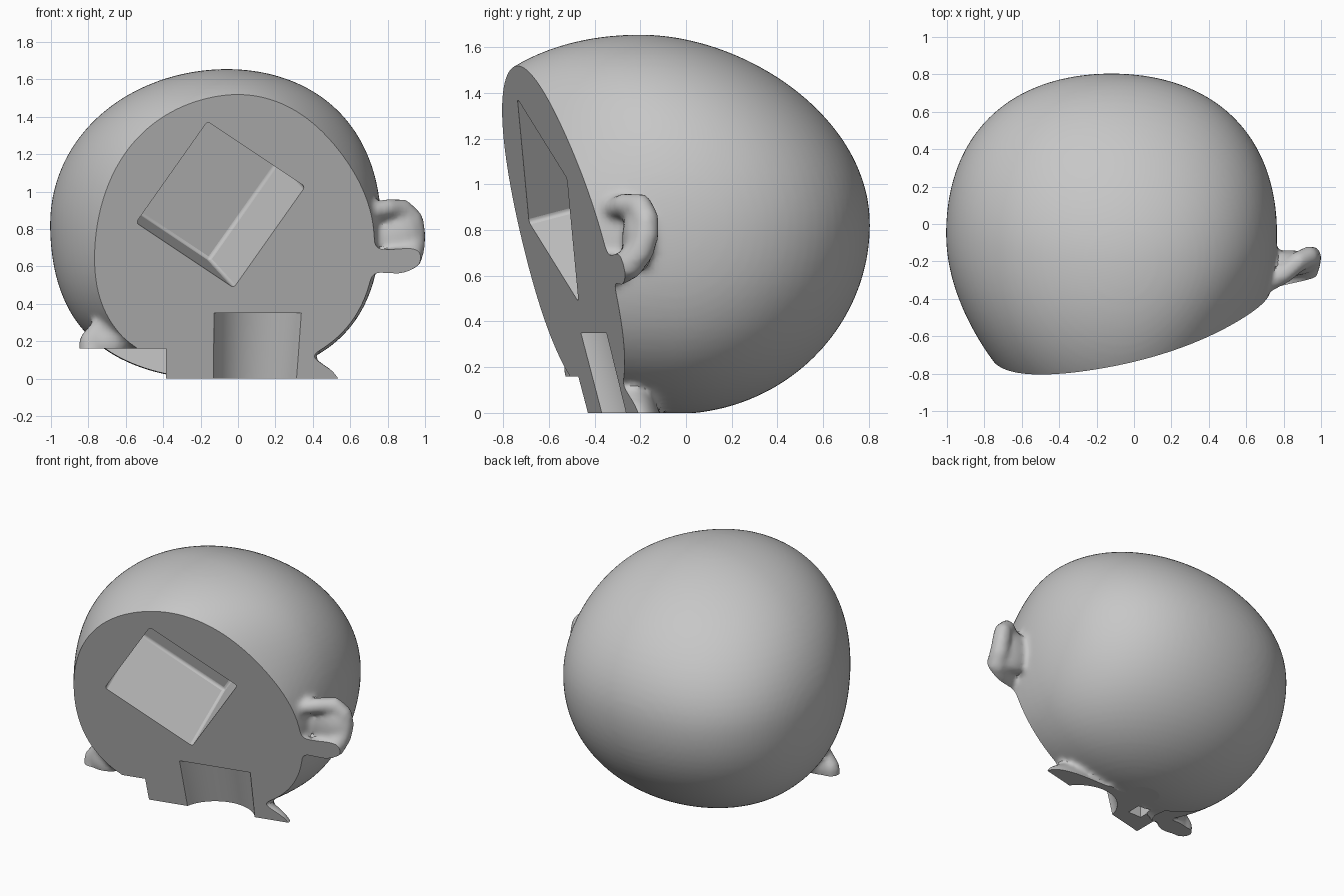
import bpy, bmesh
from mathutils import Vector, Matrix

default = bpy.data.objects.get("Cube")
if default:
    bpy.data.objects.remove(default)

grey = bpy.data.materials.new("plain grey")
grey.use_nodes = True
grey.diffuse_color = (0.57, 0.57, 0.57, 1)
grey.node_tree.nodes["Principled BSDF"].inputs["Base Color"].default_value = (0.57, 0.57, 0.57, 1)


def add_object(name, bm):
    bmesh.ops.recalc_face_normals(bm, faces=bm.faces)
    mesh = bpy.data.meshes.new(name)
    bm.to_mesh(mesh)
    bm.free()
    mesh.materials.append(grey)
    obj = bpy.data.objects.new(name, mesh)
    bpy.context.collection.objects.link(obj)
    return obj


def add_ball(bm, centre, radii, segments=32):
    m = Matrix.Translation(centre) @ Matrix.Diagonal((*radii, 1))
    return bmesh.ops.create_uvsphere(bm, u_segments=segments, v_segments=segments // 2,
                                     radius=1, matrix=m)["verts"]


def add_tube(bm, path, radii, steps=6):
    # chain of overlapping balls, fused later by the remesh
    for (a, ra), (b, rb) in zip(zip(path, radii), zip(path[1:], radii[1:])):
        for i in range(steps + 1):
            f = i / steps
            add_ball(bm, Vector(a).lerp(Vector(b), f), [ra + (rb - ra) * f] * 3, 16)


def box_cutter(name, low, high, frame=Matrix.Identity(4)):
    low, high = Vector(low), Vector(high)
    bm = bmesh.new()
    m = frame @ Matrix.Translation((low + high) / 2) @ Matrix.Diagonal((*(high - low), 1))
    bmesh.ops.create_cube(bm, size=1, matrix=m)
    return add_object(name, bm)


def apply_modifier(obj, kind, **settings):
    mod = obj.modifiers.new(kind.title(), kind)
    for key, value in settings.items():
        setattr(mod, key, value)
    with bpy.context.temp_override(object=obj, active_object=obj):
        bpy.ops.object.modifier_apply(modifier=mod.name)


# Skull: a sphere shaped fuller at the back, jaw and crown, pinched at the temples
bm = bmesh.new()
for v in add_ball(bm, (0, 0, 0), (1, 1, 1), 96):
    x, y, t = v.co
    width = 0.885 * (1 + (0.06 if t > 0 else 0.2) * t * t)
    if y > 0:
        full = 1 + 0.14 * x * x * y * y
        width *= full
        depth = 0.855 * full
    else:
        pinch = 0.8 * t if x > 0 else 0.2 * (1 - t * t)
        depth = 1.08 - pinch * x * x
    lean = t * t if t > 0 else 0
    v.co = (-0.12 + 0.06 * lean + x * width, -0.05 - 0.15 * lean + y * depth, 0.825 + t * 0.83)

# Neck: stacked oval rings flaring out at the base, turned along the face cut
rings = []
for z, rx, ry in ((-0.1, 0.61, 0.22), (0, 0.54, 0.175), (0.04, 0.51, 0.16),
                  (0.09, 0.44, 0.15), (0.15, 0.34, 0.14), (0.35, 0.33, 0.13)):
    ring = bmesh.ops.create_circle(bm, segments=48, radius=1,
                                   matrix=Matrix.Translation((0, -0.32, z)) @ Matrix.Diagonal((rx, ry, 1, 1)))
    for v in ring["verts"]:
        v.co.y += 0.2 * v.co.x
    rings.append(ring["verts"])
for low, high in zip(rings, rings[1:]):
    for i in range(48):
        j = (i + 1) % 48
        bm.faces.new((low[i], low[j], high[j], high[i]))
bm.faces.new(rings[0])
bm.faces.new(rings[-1])

# Left ear: curled rim, lobe and the web behind it
add_tube(bm, [(0.70, -0.33, 0.89), (0.80, -0.27, 0.91), (0.88, -0.20, 0.905),
              (0.935, -0.175, 0.85), (0.947, -0.175, 0.78), (0.94, -0.20, 0.71),
              (0.92, -0.25, 0.65), (0.86, -0.30, 0.625), (0.70, -0.36, 0.625)],
         [0.045, 0.052, 0.055, 0.057, 0.058, 0.062, 0.067, 0.07, 0.07])
add_ball(bm, (0.83, -0.21, 0.76), (0.15, 0.07, 0.15))

# Right ear: only its upper curl remains
add_tube(bm, [(-0.62, -0.52, 0.28), (-0.72, -0.47, 0.29), (-0.79, -0.46, 0.2), (-0.79, -0.47, 0.1)],
         [0.04, 0.053, 0.06, 0.06])
add_ball(bm, (-0.70, -0.46, 0.20), (0.11, 0.075, 0.11))

head = add_object("head_shell", bm)
apply_modifier(head, "REMESH", mode="VOXEL", voxel_size=0.018)
apply_modifier(head, "SMOOTH", factor=0.5, iterations=6)

# Slanted frame of the flat face cut, centred on the square pocket
normal = Vector((0.239, -1, -0.263)).normalized()
side = Vector((0.51, 0.215, -0.34))
side = (side - normal * side.dot(normal)).normalized()
frame = Matrix((side, normal.cross(side), normal)).transposed().to_4x4()
frame.translation = (-0.093, -0.604, 0.93)

# Neck socket: a leaning, tapered cylinder
bm = bmesh.new()
bmesh.ops.create_cone(bm, cap_ends=True, segments=64, radius1=0.243, radius2=0.275, depth=0.45,
                      matrix=Matrix.Translation((0.115, -0.415, 0.125)))
for v in bm.verts:
    v.co.x += 0.06 * v.co.z
    v.co.y -= 0.34 * v.co.z
socket = add_object("neck_socket_cutter", bm)

pocket = box_cutter("pocket_cutter", (-0.332, -0.332, -0.58), (0.332, 0.332, 0.3), frame)
apply_modifier(pocket, "BEVEL", width=0.018, segments=3)

cutters = [
    box_cutter("face_cutter", (-3, -3, 0), (3, 3, 2), frame),
    box_cutter("base_cutter", (-3, -3, -1), (3, 3, 0)),
    pocket,
    socket,
    box_cutter("ledge_cutter", (-1.5, -1.5, -0.5), (-0.385, -0.15, 0.16)),
    box_cutter("cable_hole_cutter", (-0.29, -0.28, -0.2), (-0.19, -0.18, 0.35)),
]
for cutter in cutters:
    cutter.hide_render = True
    apply_modifier(head, "BOOLEAN", operation="DIFFERENCE", solver="EXACT", object=cutter)
    bpy.data.objects.remove(cutter)

# Smooth skin with crisp edges; the big cut faces stay flat
bpy.ops.object.select_all(action="DESELECT")
head.select_set(True)
bpy.context.view_layer.objects.active = head
bpy.ops.object.shade_smooth_by_angle(angle=0.6)
for face in head.data.polygons:
    if face.area > 0.01:
        face.use_smooth = False
